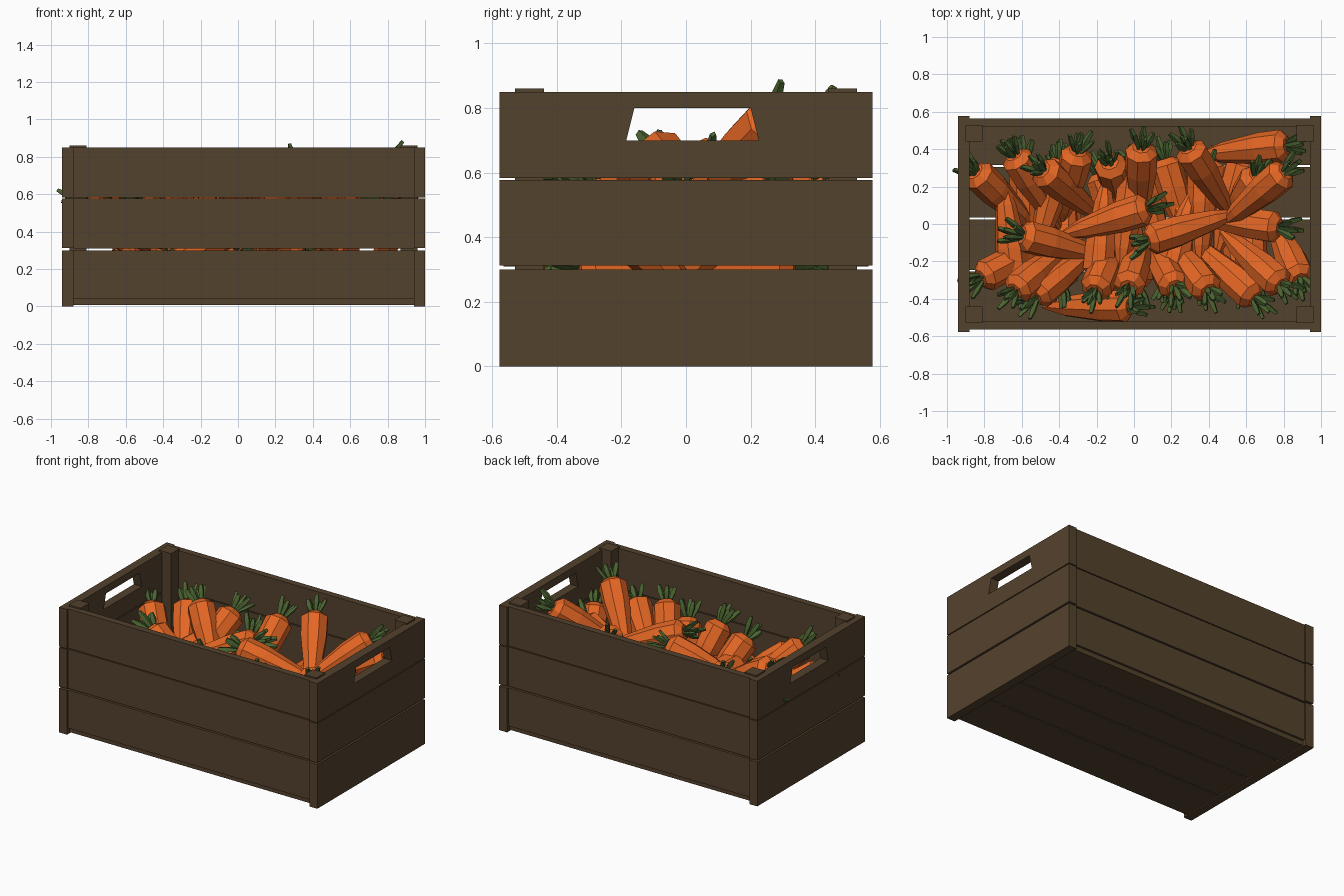
import bpy, bmesh, math, random
from mathutils import Vector

if "Cube" in bpy.data.objects:
    bpy.data.objects.remove(bpy.data.objects["Cube"])

random.seed(4)


def material(name, rgb):
    m = bpy.data.materials.new(name)
    m.diffuse_color = (*rgb, 1)
    m.use_nodes = True
    m.node_tree.nodes["Principled BSDF"].inputs["Base Color"].default_value = m.diffuse_color
    return m


WOOD = material("dark wood", (0.088, 0.054, 0.026))
ORANGE = material("carrot orange", (0.78, 0.135, 0.018))
GREEN = material("leaf green", (0.07, 0.125, 0.03))


def finish(name, bm, mats):
    bmesh.ops.recalc_face_normals(bm, faces=bm.faces)
    me = bpy.data.meshes.new(name)
    bm.to_mesh(me)
    bm.free()
    for m in mats:
        me.materials.append(m)
    ob = bpy.data.objects.new(name, me)
    bpy.context.collection.objects.link(ob)
    return ob


def box(name, x0, x1, y0, y1, z0, z1):
    bm = bmesh.new()
    bmesh.ops.create_cube(bm, size=1)
    for v in bm.verts:
        v.co = ((x0 + x1) / 2 + v.co.x * (x1 - x0),
                (y0 + y1) / 2 + v.co.y * (y1 - y0),
                (z0 + z1) / 2 + v.co.z * (z1 - z0))
    return finish(name, bm, [WOOD])


def handle_board(name, x0, x1):
    # board with a trapezoid hand hole
    outer = [(-.577, .583), (.577, .583), (.577, .85), (-.577, .85)]
    inner = [(-.185, .70), (.225, .70), (.20, .80), (-.16, .80)]
    bm = bmesh.new()
    o, n = [[[bm.verts.new((x, y, z)) for y, z in ring] for x in (x0, x1)]
            for ring in (outer, inner)]
    for i in range(4):
        j = (i + 1) % 4
        for s in (0, 1):
            bm.faces.new((o[s][i], o[s][j], n[s][j], n[s][i]))
        for r in (o, n):
            bm.faces.new((r[0][i], r[0][j], r[1][j], r[1][i]))
    finish(name, bm, [WOOD])


# crate end boards
for end, x0, x1 in (("left", -.94, -.88), ("right", .94, 1.0)):
    box(end + "_end_board_low", x0, x1, -.577, .577, 0, .30)
    box(end + "_end_board_mid", x0, x1, -.577, .577, .312, .577)
    handle_board(end + "_end_board_top", x0, x1)

# long side boards
for side, y0, y1 in (("front", -.565, -.52), ("back", .52, .565)):
    for i, (z0, z1) in enumerate(((.04, .30), (.31, .577), (.583, .85))):
        box(f"{side}_board_{i}", -.88, .94, y0, y1, z0, z1)

# corner posts
for x0 in (-.90, .87):
    for y0 in (-.53, .44):
        box("corner_post", x0, x0 + .09, y0, y0 + .09, .03, .86)

# floor planks
for y0, y1 in ((-.55, -.255), (-.245, .025), (.035, .305), (.315, .55)):
    box("floor_plank", -.88, .94, y0, y1, .008, .04)

LENGTH = .54
PROFILE = ((0, .048), (.035, .088), (.17, .086), (.40, .055), (.54, .014))


def loft(bm, rings, mat):
    rings = [[bm.verts.new(p) for p in r] for r in rings]
    n = len(rings[0])
    faces = [bm.faces.new(rings[0]), bm.faces.new(rings[-1])]
    for a, b in zip(rings, rings[1:]):
        faces += [bm.faces.new((a[i], a[(i + 1) % n], b[(i + 1) % n], b[i]))
                  for i in range(n)]
    for f in faces:
        f.material_index = mat


def ring(c, u, v, ru, rv, n, turn):
    return [c + u * ru * math.cos(turn + math.tau * i / n)
            + v * rv * math.sin(turn + math.tau * i / n) for i in range(n)]


def carrot(name, head, d, size=1.0):
    # eight sided root plus a tuft of clipped stalks
    d = d.normalized()
    u = d.orthogonal().normalized()
    v = d.cross(u)
    turn = random.uniform(0, 1)
    bm = bmesh.new()
    loft(bm, [ring(head + d * t * size, u, v, r * size, r * size, 8, turn)
              for t, r in PROFILE], 0)
    for k in range(6):
        a = turn + k * math.tau / 5
        out = u * math.cos(a) + v * math.sin(a)
        spread = 0.05 if k == 5 else random.uniform(.25, .5)
        s = (out * spread - d).normalized()
        p = s.orthogonal().normalized()
        q = s.cross(p)
        base = head + out * (0 if k == 5 else .018) + d * .01
        ln = random.uniform(.09, .14)
        loft(bm, [ring(base + s * ln * t, p, q, r, r * .7, 4, .4)
                  for t, r in ((0, .011), (.6, .021), (1, .013))], 1)
    finish(name, bm, [ORANGE, GREEN])


# visible top layer: head x, y, z then tip x, y
TOP = (
    (-.64, .37, .60, -.40, -.02), (-.30, .39, .63, -.40, .00),
    (.04, .41, .67, .03, .02), (.29, .41, .76, .51, .06),
    (.82, .42, .60, .36, .37), (.81, .28, .77, .48, .00),
    (-.85, .28, .57, -.54, -.02), (-.49, .29, .68, -.20, .05),
    (-.13, .33, .55, -.05, .05), (.08, .085, .64, -.39, -.06),
    (.07, -.09, .66, .55, .06), (-.60, -.06, .60, -.15, -.18),
    (.78, -.02, .58, .30, .05), (-.82, -.29, .56, -.42, -.08),
    (-.64, -.36, .66, -.33, -.10), (-.53, -.39, .58, -.18, -.10),
    (-.21, -.36, .60, -.07, -.04), (-.03, -.34, .66, .06, -.06),
    (.22, -.34, .62, .08, -.08), (.40, -.36, .68, .19, -.08),
    (.65, -.40, .60, .30, -.08), (.79, -.33, .73, .48, -.05),
    (.89, -.30, .55, .74, .03), (-.02, -.44, .42, -.47, -.44),
    (.66, .26, .58, .48, -.05),
)
for i, (x, y, z, tx, ty) in enumerate(TOP):
    flat = math.hypot(tx - x, ty - y)
    drop = math.sqrt(max(LENGTH ** 2 - flat ** 2, 0)) * .9
    carrot(f"carrot_{i}", Vector((x, y, z)), Vector((tx - x, ty - y, -drop)))

# buried carrots filling the crate
for layer, z in enumerate((.14, .30, .45)):
    for k in range(7):
        flip = 1 if (k + layer) % 2 else -1
        x = -.60 + k * .2 + random.uniform(-.04, .04)
        y = flip * random.uniform(.26, .36)
        d = Vector((random.uniform(-.35, .35), -flip, random.uniform(-.06, .06)))
        carrot(f"buried_carrot_{layer}_{k}", Vector((x, y, z)), d)
